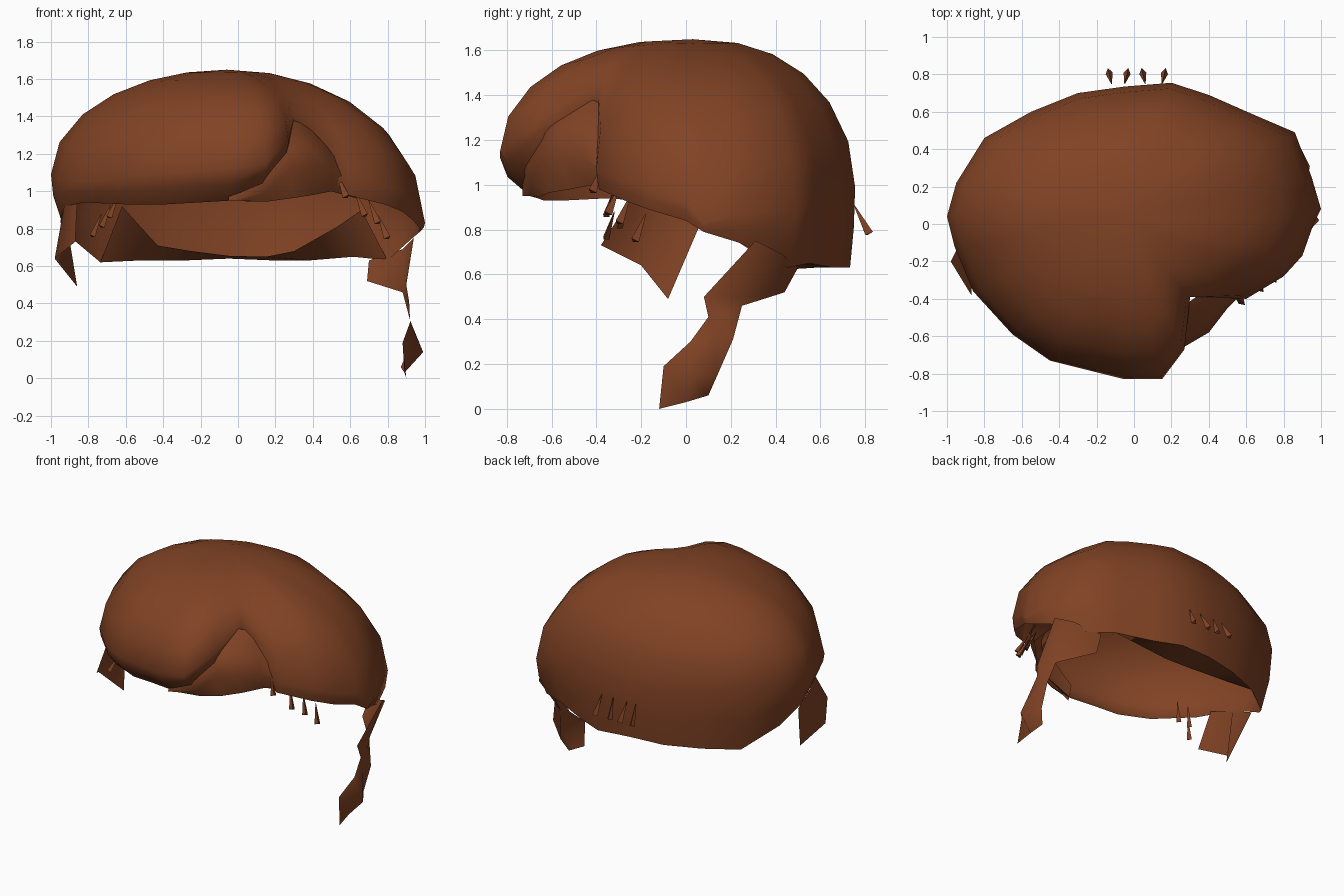
import bpy, bmesh, math
from mathutils import Vector

brown = bpy.data.materials.new("brown")
brown.diffuse_color = (0.22, 0.056, 0.018, 1)


def finish(bm, name, smooth=True):
    bmesh.ops.remove_doubles(bm, verts=bm.verts, dist=0.001)
    bmesh.ops.recalc_face_normals(bm, faces=bm.faces)
    me = bpy.data.meshes.new(name)
    bm.to_mesh(me)
    bm.free()
    for p in me.polygons:
        p.use_smooth = smooth
    ob = bpy.data.objects.new(name, me)
    me.materials.append(brown)
    bpy.context.collection.objects.link(ob)
    return ob


def skin(name, rows, closed=False):
    """Surface through rows of points with equal counts."""
    bm = bmesh.new()
    vs = [[bm.verts.new(p) for p in row] for row in rows]
    n = len(vs[0])
    for a, b in zip(vs, vs[1:]):
        for i in range(n if closed else n - 1):
            j = (i + 1) % n
            bm.faces.new((a[i], a[j], b[j], b[i]))
    return finish(bm, name)


# Outline around the head: x, y, height of widest point, rim height, rim inset
outline = [
    (-1.0, .04, 1.09, .86, .95), (-.96, -.12, 1.06, .92, .96),
    (-.86, -.36, 1.05, .94, .96), (-.65, -.59, 1.07, .93, .92),
    (-.45, -.73, 1.10, .93, .87), (-.25, -.78, 1.11, .94, .85),
    (-.05, -.83, 1.12, .95, .84), (.15, -.83, 1.15, 1.04, .86),
    (.27, -.67, 1.27, 1.20, .95), (.30, -.39, 1.40, 1.27, 1.0),
    (.60, -.40, 1.07, .98, .97), (.80, -.28, 1.02, .93, .98),
    (.90, -.17, .98, .89, .98), (.96, 0, .92, .84, .98),
    (1.0, .08, .83, .79, .98), (.95, .25, .87, .74, .97),
    (.86, .49, .88, .63, .93), (.65, .58, .96, .65, .95),
    (.40, .69, .98, .63, .95), (.20, .755, .99, .63, .97),
    (-.05, .735, 1.0, .64, .97), (-.30, .70, 1.03, .63, .96),
    (-.55, .60, 1.06, .63, .96), (-.80, .46, 1.09, .62, .92),
    (-.95, .22, 1.09, .76, .95)]

# Hair cap: curled-under rim, then an elliptical dome up to the crown
rows = []
for t in (1, .5):
    rows.append([(x * (1 - (1 - k) * t * t), y * (1 - (1 - k) * t * t),
                  zw + (zr - zw) * t) for x, y, zw, zr, k in outline])
crown = Vector((-.06, .03, 1.65))
for deg in (0, 18, 35, 50, 64, 77, 90):
    c = max(0, math.cos(math.radians(deg)))
    s = math.sin(math.radians(deg))
    cy = c ** .86 if deg < 90 else 0
    rows.append([(crown.x + (x - crown.x) * c, crown.y + (y - crown.y) * cy,
                  zw + (crown.z - zw) * s) for x, y, zw, zr, k in outline])
skin("hair_cap", rows, closed=True)

# Lip turned in under the nape, rising at both ends
skin("nape_lip", [rows[0][16:24], [
    (.66, .42, .90), (.53, .42, .81), (.30, .48, .68), (.15, .50, .65),
    (-.05, .50, .655), (-.25, .48, .68), (-.43, .45, .71), (-.62, .36, .92)]])

# Under-fringe filling the parting notch, tucked in along its top
skin("under_fringe", [
    [(-.05, -.70, 1.05), (.10, -.68, 1.15), (.24, -.60, 1.28), (.29, -.42, 1.38),
     (.36, -.37, 1.36), (.62, -.28, 1.06)],
    [(-.05, -.73, .95), (.13, -.73, 1.07), (.26, -.63, 1.24), (.36, -.56, 1.26),
     (.46, -.43, 1.26), (.63, -.32, 1.03)],
    [(.02, -.70, .95), (.16, -.69, 1.0), (.28, -.65, 1.12), (.40, -.58, 1.13),
     (.50, -.45, 1.12), (.64, -.30, 1.0)],
    [(.05, -.67, .945), (.16, -.66, .945), (.30, -.61, .965), (.40, -.52, .98),
     (.50, -.41, 1.0), (.64, -.26, .96)]])

# Long right sideburn: front edge, raised ridge and back edge
front = [(.94, .31, .75), (.90, .08, .50), (.915, .10, .41), (.92, .02, .30),
         (.88, -.10, .19), (.90, -.12, 0)]
ridge = [(.88, .43, .69), (.89, .24, .50), (.91, .18, .42), (.92, .12, .31),
         (.99, .02, .14), (.89, 0, .03)]
back = [(.70, .50, .63), (.69, .44, .52), (.88, .25, .46), (.92, .21, .31),
        (.91, .14, .15), (.87, .10, .06)]
skin("right_sideburn", [front, ridge, back])

# Short left sideburn, joined to the cap at the front
skin("left_sideburn", [
    [(-.86, -.24, .95), (-.93, -.10, .92), (-.95, .07, .84)],
    [(-.87, -.38, .73), (-.98, -.20, .64), (-.86, -.08, .49)]])


# Loose pointed strands: thin three-sided cones from root to tip
def strand(name, root, tip, radius=.022):
    d = Vector(tip) - Vector(root)
    bm = bmesh.new()
    bmesh.ops.create_cone(bm, segments=3, radius1=radius, radius2=.002,
                          depth=d.length, cap_ends=True)
    ob = finish(bm, name, smooth=False)
    ob.rotation_mode = 'QUATERNION'
    ob.rotation_quaternion = d.to_track_quat('Z', 'Y')
    ob.location = (Vector(root) + Vector(tip)) / 2


for i, x in enumerate((-.12, -.05, .06, .15)):
    strand("back_strand", (x + (.015 if i % 2 else -.015), .815, .78), (x, .75, .91))
for x, y, z in ((.58, -.46, .97), (.68, -.39, .87), (.75, -.34, .83), (.80, -.27, .75)):
    strand("right_strand", (x, y + .04, z), (x - .05, y + .09, z + .12))
for x, y, z in ((-.78, -.36, .76), (-.73, -.30, .81), (-.69, -.36, .86)):
    strand("left_strand", (x, y, z), (x + .05, y + .04, z + .12), .018)
